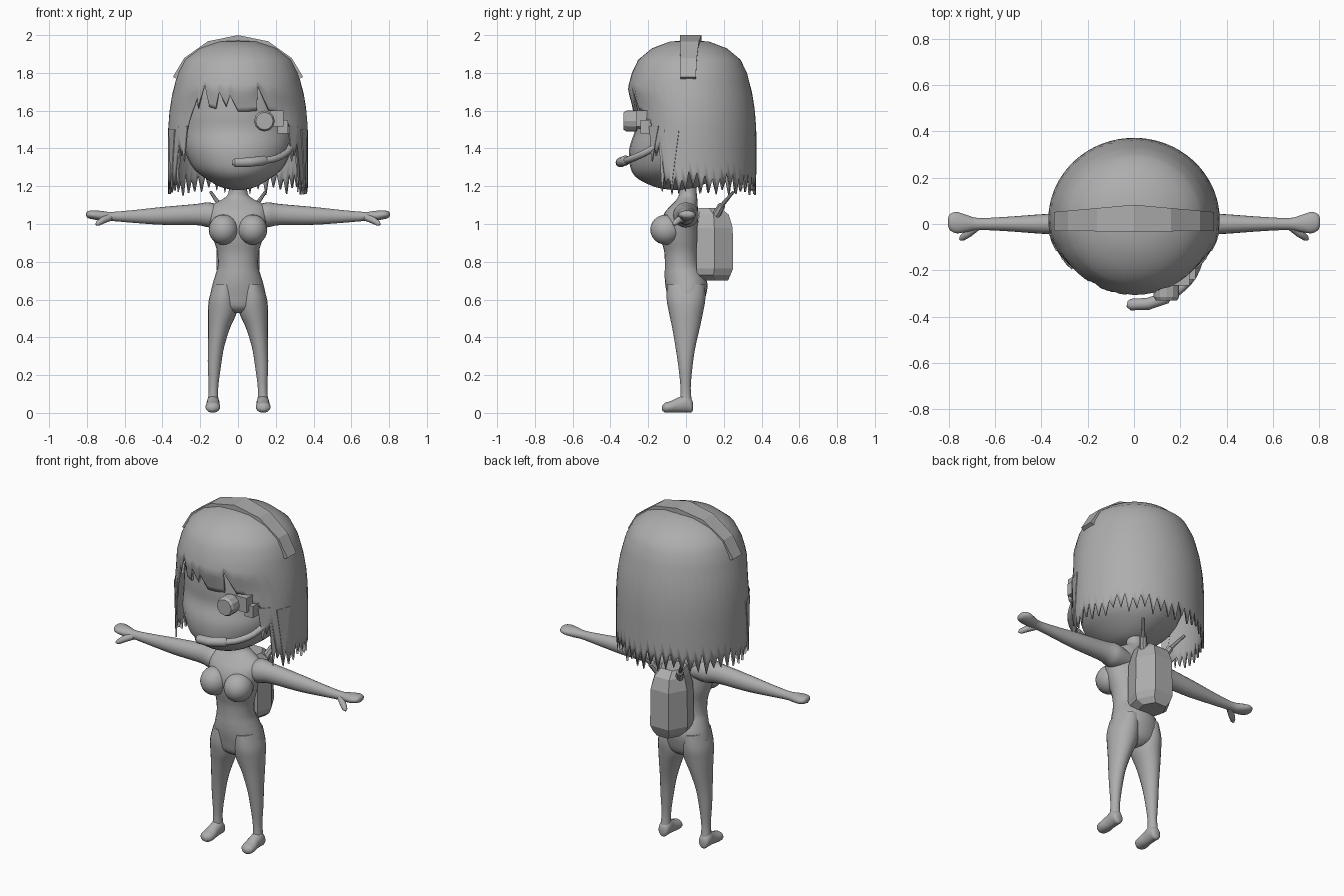
import bpy, bmesh, math, random
from mathutils import Vector as V

if "Cube" in bpy.data.objects:
    bpy.data.objects.remove(bpy.data.objects["Cube"])

random.seed(4)
grey = bpy.data.materials.new("plain_grey")
grey.diffuse_color = (0.42, 0.42, 0.42, 1)
grey.use_nodes = True
grey.node_tree.nodes["Principled BSDF"].inputs["Base Color"].default_value = grey.diffuse_color


def finish(name, bm, smooth=True, angle=40):
    bmesh.ops.recalc_face_normals(bm, faces=bm.faces)
    me = bpy.data.meshes.new(name)
    bm.to_mesh(me)
    bm.free()
    ob = bpy.data.objects.new(name, me)
    bpy.context.collection.objects.link(ob)
    me.materials.append(grey)
    if smooth:
        bpy.ops.object.select_all(action='DESELECT')
        ob.select_set(True)
        bpy.context.view_layer.objects.active = ob
        bpy.ops.object.shade_smooth_by_angle(angle=math.radians(angle))
    return ob


def loft(name, rings, smooth=True, angle=40):
    """Skin a list of equal-length point rings and cap both ends."""
    bm = bmesh.new()
    rows = [[bm.verts.new(p) for p in r] for r in rings]
    n = len(rows[0])
    for a, b in zip(rows, rows[1:]):
        for i in range(n):
            bm.faces.new((a[i], a[(i + 1) % n], b[(i + 1) % n], b[i]))
    bm.faces.new(rows[0])
    bm.faces.new(rows[-1])
    return finish(name, bm, smooth, angle)


def spline(keys, steps=4):
    """Catmull-Rom interpolation of key tuples."""
    out = []
    for i in range(len(keys) - 1):
        a, b, c, d = (keys[max(i - 1, 0)], keys[i], keys[i + 1], keys[min(i + 2, len(keys) - 1)])
        for s in range(steps):
            t = s / steps
            out.append([0.5 * (2 * q + (r - p) * t + (2 * p - 5 * q + 4 * r - w) * t * t
                        + (3 * q - p - 3 * r + w) * t ** 3) for p, q, r, w in zip(a, b, c, d)])
    return out + [list(keys[-1])]


def organic(name, keys, axis, n=20):
    """Elliptical loft; keys are (position, centre u, radius u, centre v, radius v)."""
    rings = []
    for p, cu, ru, cv, rv in spline(keys):
        ring = []
        for i in range(n):
            a = math.tau * i / n
            u, v = cu + max(ru, .002) * math.cos(a), cv + max(rv, .002) * math.sin(a)
            ring.append({'x': (p, u, v), 'y': (u, p, v), 'z': (u, v, p)}[axis])
        rings.append(ring)
    return loft(name, rings, angle=70)


def tube(name, pts, radii, n=10, smooth=True):
    pts = [V(p) for p in pts]
    rings = []
    for i, p in enumerate(pts):
        t = (pts[min(i + 1, len(pts) - 1)] - pts[max(i - 1, 0)]).normalized()
        u = t.cross(V((0, 0, 1)) if abs(t.z) < .9 else V((1, 0, 0))).normalized()
        w = t.cross(u)
        rings.append([p + radii[i] * (u * math.cos(math.tau * k / n) + w * math.sin(math.tau * k / n))
                      for k in range(n)])
    return loft(name, rings, smooth)


def ball(name, c, r):
    bm = bmesh.new()
    bmesh.ops.create_uvsphere(bm, u_segments=20, v_segments=12, radius=1)
    for v in bm.verts:
        v.co = V((c[0] + v.co.x * r[0], c[1] + v.co.y * r[1], c[2] + v.co.z * r[2]))
    return finish(name, bm, angle=70)


# Head, with a full cheek and rounded jaw
organic("head", [(1.18, 0, .02, -.04, .03), (1.195, 0, .09, -.05, .11), (1.24, 0, .17, -.055, .2),
                 (1.3, 0, .24, -.045, .25), (1.4, 0, .285, -.03, .27), (1.5, 0, .295, -.015, .255),
                 (1.6, 0, .295, 0, .27), (1.75, 0, .27, .01, .26), (1.88, 0, .16, .015, .16),
                 (1.92, 0, .02, .015, .02)], 'z', 28)

# Torso and neck
organic("torso", [(.53, 0, .05, 0, .05), (.56, 0, .12, 0, .085), (.62, 0, .145, .003, .102),
                  (.68, 0, .135, .002, .112), (.73, 0, .12, -.008, .105), (.78, 0, .107, -.02, .092),
                  (.85, 0, .11, -.025, .09), (.92, 0, .13, -.03, .1), (1.0, 0, .15, -.035, .1),
                  (1.06, 0, .155, -.025, .088), (1.1, 0, .14, -.008, .07), (1.13, 0, .085, .005, .055),
                  (1.16, 0, .052, .01, .047), (1.24, 0, .045, .01, .045)], 'z', 24)

for s, side in ((-1, "right"), (1, "left")):
    ball(side + "_bust", (s * .077, -.105, .97), (.078, .084, .08))
    # Legs and feet
    organic(side + "_leg", [(.68, s * .07, .06, 0, .1), (.6, s * .078, .076, 0, .102),
                            (.53, s * .083, .076, 0, .09), (.45, s * .1, .058, 0, .073),
                            (.35, s * .116, .043, -.003, .053), (.25, s * .125, .035, -.003, .038),
                            (.13, s * .13, .025, -.002, .027), (.04, s * .132, .03, 0, .034)], 'z')
    organic(side + "_foot", [(.037, s * .132, .012, .035, .02), (.028, s * .132, .028, .038, .036),
                             (0, s * .132, .034, .05, .047), (-.04, s * .132, .034, .042, .04),
                             (-.08, s * .133, .039, .032, .031), (-.11, s * .134, .034, .028, .026),
                             (-.126, s * .134, .012, .025, .012)], 'y')
    # Arms, mitten hands and thumbs
    organic(side + "_arm", [(s * .07, 0, .06, 1.04, .05), (s * .15, 0, .068, 1.048, .066),
                            (s * .22, 0, .052, 1.05, .056), (s * .4, 0, .042, 1.043, .047),
                            (s * .55, 0, .031, 1.04, .034), (s * .67, 0, .026, 1.04, .024),
                            (s * .72, .002, .036, 1.043, .026), (s * .765, .006, .046, 1.048, .024),
                            (s * .795, .008, .034, 1.05, .018), (s * .804, .008, .01, 1.05, .006)], 'x')
    tube(side + "_thumb", [(s * .68, -.01, 1.035), (s * .715, -.04, 1.02), (s * .742, -.06, 1.003),
                           (s * .752, -.067, .997)], [.02, .018, .014, .005])
    # Backpack antennas
    tube(side + "_antenna", [(s * .06, .15, 1.03), (s * .095, .19, 1.1), (s * .098, .193, 1.102),
                             (s * .145, .25, 1.17)], [.024, .02, .012, .008], 8, False)

# Backpack: faceted shell with chamfered top and bottom
section = [(-.09, .055), (-.115, .15), (-.06, .25), (.06, .25), (.115, .15), (.09, .055)]
levels = [(.70, .6, .165), (.73, .9, .15), (.765, 1, .155), (.98, .97, .155), (1.05, .8, .15), (1.085, .6, .125)]
loft("backpack", [[(x * k, c + (y - .155) * k, z) for x, y in section] for z, k, c in levels], False)

# Hair: dome shell whose lower edge is a ragged line around the head
PROFILE = [(1.975, 0), (1.965, .3), (1.93, .56), (1.87, .765), (1.8, .86), (1.7, .935),
           (1.6, .98), (1.5, 1), (1.1, 1.0)]


def scale_at(z):
    for (z0, s0), (z1, s1) in zip(PROFILE, PROFILE[1:]):
        if z >= z1:
            return s0 + (s1 - s0) * (z - z0) / (z1 - z0)
    return 1


def on_dome(phi, z):
    k, a = scale_at(z), math.radians(phi)
    front = max(0, math.cos(a)) * .05 * max(0, min(1, (1.72 - z) / .12))
    return (.37 * k * math.sin(a), .018 - .354 * k * math.cos(a) + front, z)


edge = [(-65, 1.21), (-59, 1.43), (-54, 1.36), (-46, 1.54), (-41, 1.62), (-38, 1.67), (-36, 1.61),
        (-32, 1.74), (-25, 1.62), (-19, 1.61), (-17, 1.70), (-10, 1.62), (-7, 1.68), (0, 1.595),
        (8, 1.595), (16, 1.6), (18, 1.73), (27, 1.6), (34, 1.6), (41, 1.54), (48, 1.53), (54, 1.36),
        (59, 1.44), (65, 1.21)]
phi = 68.5
while phi < 292:
    edge += [(phi, 1.255 + random.uniform(-.02, .03)), (phi + 3.5, 1.18 + random.uniform(-.03, .02))]
    phi += 7
edge = edge[:-1]

bm = bmesh.new()
top = bm.verts.new((0, .018, 1.975))
cols = []
for phi, end in edge:
    zs = [1.965, 1.95, 1.93, 1.9, 1.87, 1.835, 1.8, 1.76]
    zs += [1.76 + (end - 1.76) * i / 7 for i in range(1, 8)]
    cols.append([bm.verts.new(on_dome(phi, z)) for z in zs])
for a, b in zip(cols, cols[1:] + cols[:1]):
    bm.faces.new((top, a[0], b[0]))
    for i in range(len(a) - 1):
        bm.faces.new((a[i], a[i + 1], b[i + 1], b[i]))
hair = finish("hair", bm, angle=60)
thick = hair.modifiers.new("thickness", 'SOLIDIFY')
thick.thickness = .012
thick.offset = -1

# Second layer of pointed locks beside the face
for s, side in ((-1, "right"), (1, "left")):
    bm = bmesh.new()
    for p0, p1, tip, z0, z1 in ((56, 72, 61, 1.54, 1.17), (64, 80, 72, 1.5, 1.19), (46, 58, 50, 1.52, 1.33)):
        a, b, c = (V(on_dome(s * p, z)) for p, z in ((p0, z0), (p1, z0), (tip, z1)))
        bm.faces.new([bm.verts.new(v * .99 + V((0, 0, v.z * .01))) for v in (a, b, c)])
    locks = finish(side + "_side_locks", bm, False)
    locks.modifiers.new("thickness", 'SOLIDIFY').thickness = .008

# Headband: angular strip across the crown
outer = [(-.345, 1.778), (-.285, 1.878), (-.16, 1.967), (0, 2), (.16, 1.967), (.285, 1.878), (.345, 1.778)]
inner = [(-.318, 1.765), (-.262, 1.855), (-.15, 1.942), (0, 1.972), (.15, 1.942), (.262, 1.855), (.318, 1.765)]
rings = []
for (xo, zo), (xi, zi) in zip(outer, inner):
    y0, y1 = -.033 + .01 * abs(xo), .083 - .09 * abs(xo)
    rings.append([(xo, y0, zo), (xo, y1, zo), (xi, y1, zi), (xi, y0, zi)])
loft("headband", rings, False)

# Microphone on a curved boom
tube("microphone_boom", spline([(.1, -.335, 1.33), (.19, -.29, 1.345), (.255, -.22, 1.375),
                                (.285, -.14, 1.42)], 3), [.018] * 10)
tube("microphone", [(-.03, -.345, 1.325), (-.015, -.348, 1.325), (.06, -.345, 1.327), (.14, -.318, 1.337),
                    (.148, -.314, 1.338)], [.012, .025, .026, .026, .018], 10)

# Eyepiece: stepped lens barrel with a bracket and side plate
tube("eyepiece", [(.14, -.22, 1.545), (.14, -.255, 1.545), (.14, -.262, 1.545), (.14, -.315, 1.545),
                  (.14, -.33, 1.545)], [.04, .04, .055, .055, .046], 12, False)


def box(name, lo, hi):
    loft(name, [[(lo[0], lo[1], z), (hi[0], lo[1], z), (hi[0], hi[1], z), (lo[0], hi[1], z)]
                for z in (lo[2], hi[2])], False)


box("eyepiece_bracket", (.17, -.265, 1.515), (.24, -.19, 1.6))
box("eyepiece_side_plate", (.21, -.24, 1.48), (.265, -.13, 1.55))
